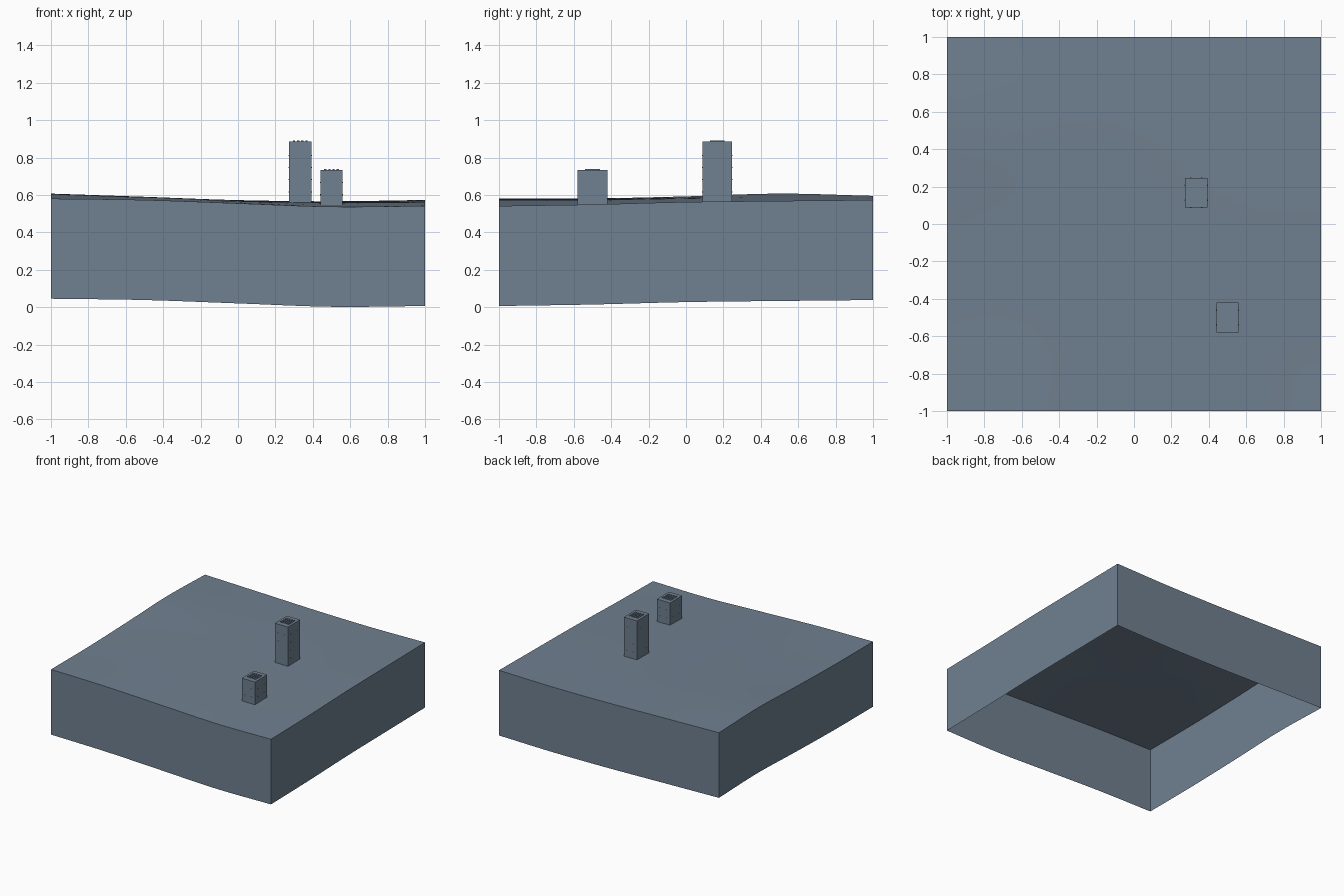
import bpy
import bmesh
from mathutils import Matrix, Vector

cube = bpy.data.objects.get("Cube")
if cube:
    bpy.data.objects.remove(cube, do_unlink=True)

# One slate colour for everything
slate = bpy.data.materials.new("slate_grey")
slate.use_nodes = True
slate.diffuse_color = (0.162, 0.216, 0.279, 1)
slate.node_tree.nodes["Principled BSDF"].inputs["Base Color"].default_value = slate.diffuse_color

# Ground heights, rows from front to back, columns along +x
HEIGHTS = [
    [0.580, 0.573, 0.555, 0.537, 0.541],
    [0.581, 0.575, 0.560, 0.548, 0.549],
    [0.592, 0.582, 0.567, 0.560, 0.562],
    [0.607, 0.590, 0.572, 0.565, 0.568],
    [0.595, 0.583, 0.571, 0.566, 0.573],
]
DEPTH = 0.535
STEPS = 24


def spline(values, t):
    """Smooth curve through evenly spaced values, t from -1 to 1."""
    u = (t + 1) / 2 * (len(values) - 1)
    i = min(int(u), len(values) - 2)
    f = u - i
    p = [2 * values[0] - values[1], *values, 2 * values[-1] - values[-2]]
    a, b, c, d = p[i:i + 4]
    return b + f / 2 * (c - a + f * (2 * a - 5 * b + 4 * c - d + f * (3 * (b - c) + d - a)))


def ground(x, y):
    return spline([spline(row, x) for row in HEIGHTS], y)


def finish(name, bm):
    mesh = bpy.data.meshes.new(name)
    bm.to_mesh(mesh)
    bm.free()
    mesh.materials.append(slate)
    obj = bpy.data.objects.new(name, mesh)
    bpy.context.collection.objects.link(obj)
    return obj


def add_box(bm, low, high):
    low, high = Vector(low), Vector(high)
    size = Matrix.Diagonal((*(high - low), 1))
    return bmesh.ops.create_cube(bm, size=1, matrix=Matrix.Translation((low + high) / 2) @ size)["verts"]


# Rolling ground sheet with a skirt, open underneath
bm = bmesh.new()
bmesh.ops.create_grid(bm, x_segments=STEPS, y_segments=STEPS, size=1)
for v in bm.verts:
    v.co.z = ground(v.co.x, v.co.y)
rim = [e for e in bm.edges if e.is_boundary]
skirt = bmesh.ops.extrude_edge_only(bm, edges=rim)["geom"]
for v in skirt:
    if isinstance(v, bmesh.types.BMVert):
        v.co.z -= DEPTH
bmesh.ops.recalc_face_normals(bm, faces=bm.faces)
if max(bm.faces, key=lambda f: f.calc_center_median().z).normal.z < 0:
    bmesh.ops.reverse_faces(bm, faces=bm.faces)
terrain = finish("terrain_block", bm)
bpy.context.view_layer.objects.active = terrain
terrain.select_set(True)
bpy.ops.object.shade_smooth_by_angle(angle=0.5)
terrain.select_set(False)


def tower(name, x, y, top):
    half_x, half_y = 0.06, 0.079
    # Shaft, its foot following the ground
    bm = bmesh.new()
    for v in add_box(bm, (x - half_x, y - half_y, 0), (x + half_x, y + half_y, top)):
        if v.co.z < 0.1:
            v.co.z = ground(v.co.x, v.co.y)
    finish(name + "_shaft", bm)

    # Low roof ribs
    bm = bmesh.new()
    for i in range(4):
        rx = x + (i - 1.5) * 0.022
        add_box(bm, (rx - 0.006, y - 0.04, top), (rx + 0.006, y + 0.04, top + 0.005))
    finish(name + "_roof_ribs", bm)

    # Small sills on all four sides
    bm = bmesh.new()
    z = ground(x, y) + 0.05
    while z < top - 0.02:
        for s in (-1, 1):
            for t in (-0.5, 0.5):
                cx, cy = x + t * half_x, y + s * half_y
                add_box(bm, (cx - 0.004, cy - 0.002, z), (cx + 0.004, cy + 0.002, z + 0.006))
                cx, cy = x + s * half_x, y + t * half_y
                add_box(bm, (cx - 0.002, cy - 0.004, z), (cx + 0.002, cy + 0.004, z + 0.006))
        z += 0.065
    finish(name + "_sills", bm)


tower("tall_tower", 0.333, 0.167, 0.885)
tower("short_tower", 0.5, -0.5, 0.733)
